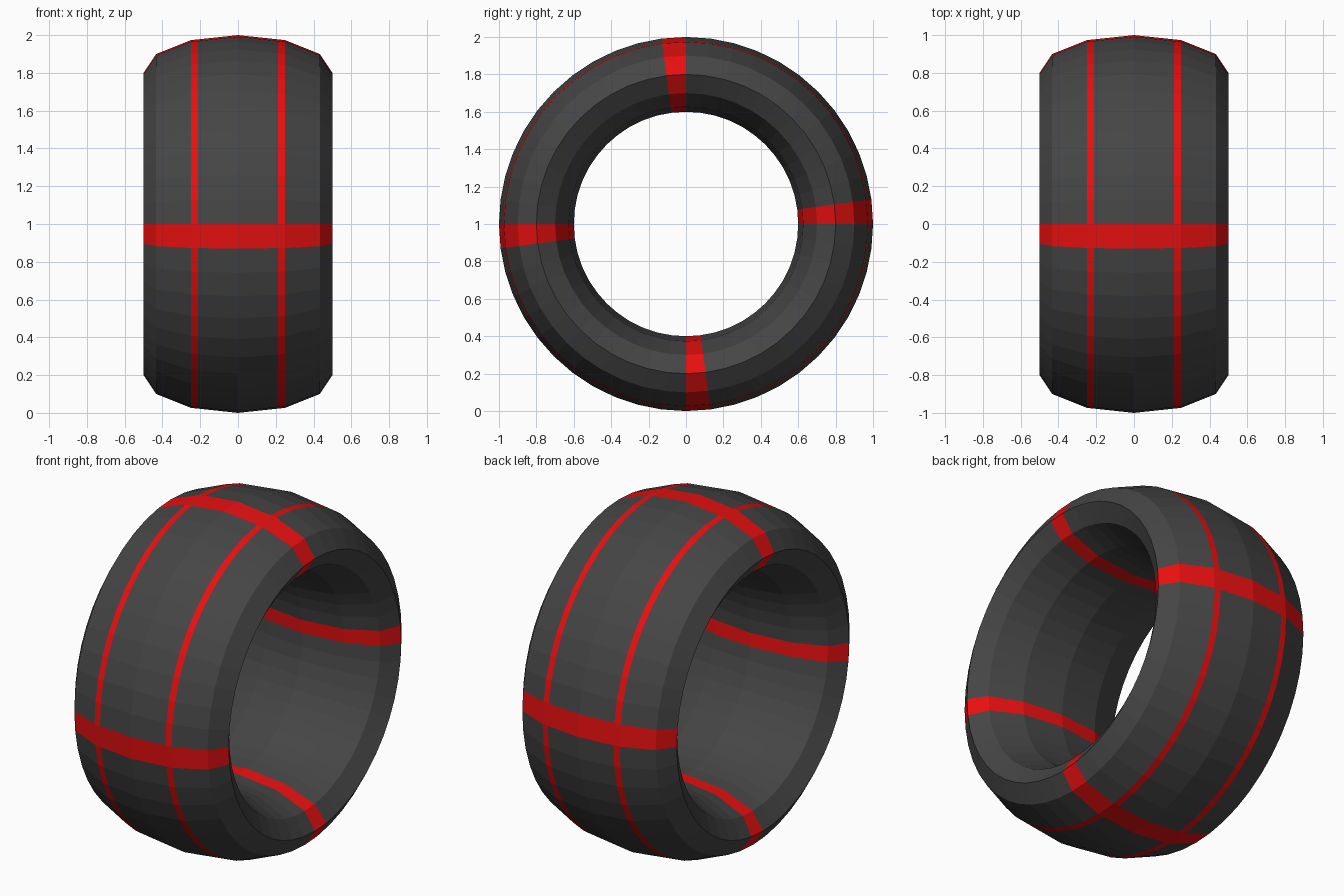
import bpy, bmesh
from math import sin, cos, pi, radians

if "Cube" in bpy.data.objects:
    bpy.data.objects.remove(bpy.data.objects["Cube"])

SEGMENTS = 48      # steps around the wheel
SIDES = 12         # steps around the cross-section
MAJOR, HALF_W, HALF_H = 0.8, 0.5, 0.2


def material(name, color):
    m = bpy.data.materials.new(name)
    m.diffuse_color = color
    m.use_nodes = True
    m.node_tree.nodes["Principled BSDF"].inputs["Base Color"].default_value = m.diffuse_color
    return m


# elliptical cross-section (x, radius, red band flag for the face that follows)
points = [(HALF_W * cos(2 * pi * i / SIDES), MAJOR + HALF_H * sin(2 * pi * i / SIDES), False)
          for i in range(SIDES)]
t = 0.15           # band width as a share of the tread panel
(x2, r2, _), (x3, r3, _) = points[2], points[3]
inner = (x2 + (x3 - x2) * t, r2 + (r3 - r2) * t)
profile = (points[:2] + [(x2, r2, True), (*inner, False), points[3],
           (-inner[0], inner[1], True)] + points[4:])

# sweep the section around the x axis
bm = bmesh.new()
rings = []
for s in range(SEGMENTS):
    a = 2 * pi * s / SEGMENTS
    rings.append([bm.verts.new((x, r * cos(a), 1 + r * sin(a))) for x, r, _ in profile])

n = len(profile)
for s in range(SEGMENTS):
    cur, nxt = rings[s], rings[(s + 1) % SEGMENTS]
    cross_stripe = s % (SEGMENTS // 4) == 0
    for i in range(n):
        j = (i + 1) % n
        f = bm.faces.new((cur[i], nxt[i], nxt[j], cur[j]))
        f.material_index = int(cross_stripe or profile[i][2])
bmesh.ops.recalc_face_normals(bm, faces=bm.faces[:])

mesh = bpy.data.meshes.new("striped_tire")
bm.to_mesh(mesh)
bm.free()
mesh.materials.append(material("dark_rubber", (0.06, 0.06, 0.06, 1)))
mesh.materials.append(material("red_stripe", (0.8, 0.005, 0.005, 1)))
tire = bpy.data.objects.new("striped_tire", mesh)
bpy.context.collection.objects.link(tire)
